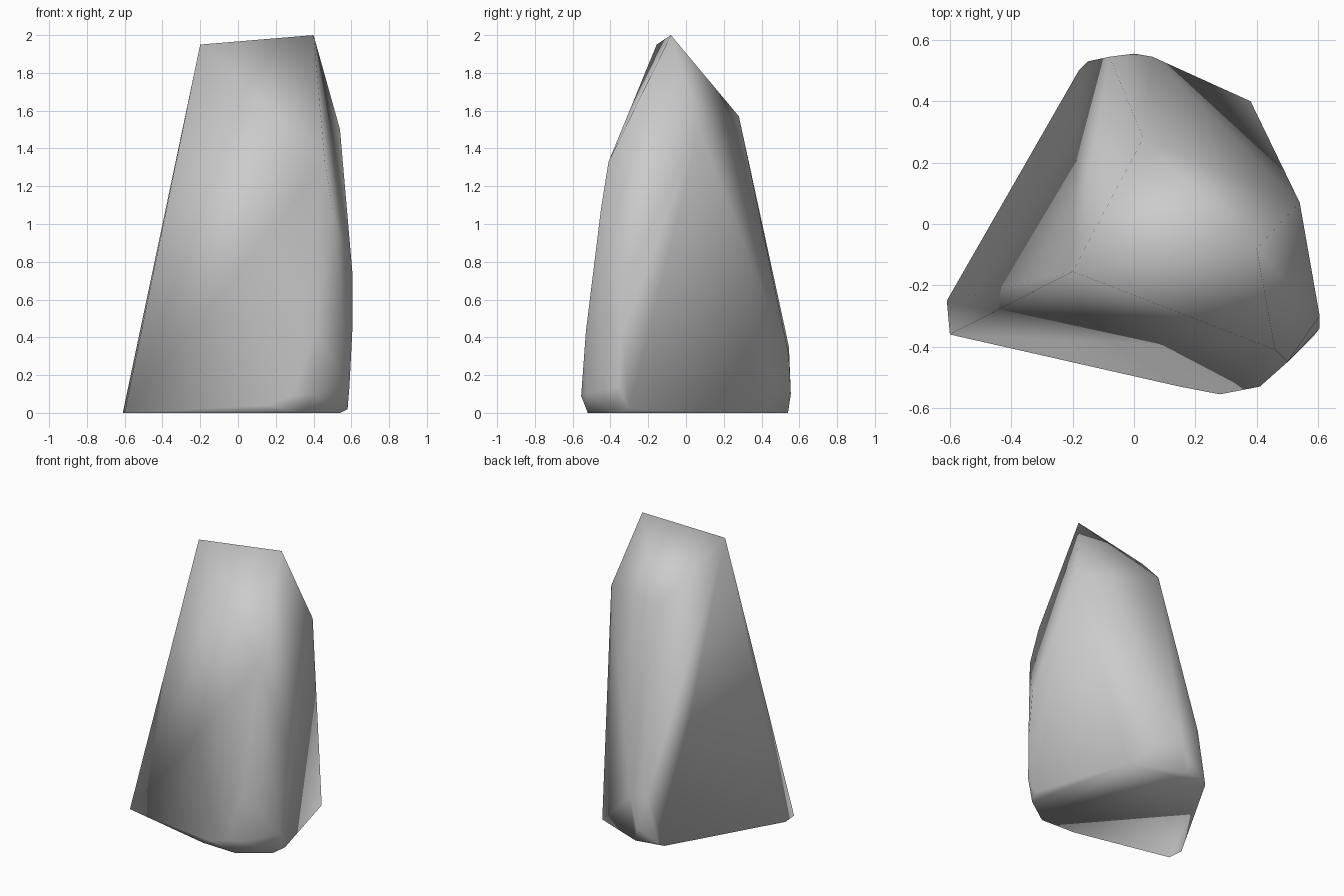
import bpy
import bmesh

# Remove the default cube
default_cube = bpy.data.objects.get("Cube")
if default_cube:
    bpy.data.objects.remove(default_cube, do_unlink=True)


def make_material(name, color):
    """Plain flat material with matching viewport and render colour."""
    material = bpy.data.materials.new(name)
    material.use_nodes = True
    material.diffuse_color = color
    shader = material.node_tree.nodes["Principled BSDF"]
    shader.inputs["Base Color"].default_value = color
    shader.inputs["Roughness"].default_value = 0.9
    return material


def make_boulder(name, corner_groups, material):
    """Wrap a tight convex skin around the corner points and smooth it."""
    bm = bmesh.new()
    for group in corner_groups:
        for corner in group:
            bm.verts.new(corner)
    hull = bmesh.ops.convex_hull(bm, input=bm.verts[:], use_existing_faces=False)

    # Drop any points that ended up inside the skin
    loose = [v for v in bm.verts if not v.link_faces]
    bmesh.ops.delete(bm, geom=loose, context="VERTS")

    # Merge the flat underside and other level facets
    bmesh.ops.dissolve_limit(bm, angle_limit=0.01, verts=bm.verts[:], edges=bm.edges[:])
    bmesh.ops.recalc_face_normals(bm, faces=bm.faces[:])

    # The rock is shaded smoothly across every edge
    for face in bm.faces:
        face.smooth = True

    mesh = bpy.data.meshes.new(name)
    bm.to_mesh(mesh)
    bm.free()
    mesh.materials.append(material)
    boulder = bpy.data.objects.new(name, mesh)
    bpy.context.collection.objects.link(boulder)
    return boulder


# Chisel-shaped crown: the ridge, then the lower shoulders behind it
crown = [(-.2, -.155, 1.95), (.4, -.08, 2), (.54, .07, 1.5), (.03, .28, 1.57)]

# Front corner, descending from the shoulder to the worn foot
front_corner = [(.46, -.41, 1.33), (.5, -.45, 1.08), (.41, -.53, .43),
                (.39, -.53, .1), (.28, -.555, .09), (.15, -.53, .04)]

# Side bulge, bowing outward between the shoulder and the foot
side_bulge = [(.605, -.3, .75), (.605, -.34, .43), (.59, -.36, .14)]

# Rounded lower back
back_bulge = [(-.08, .545, .35), (.06, .545, .3), (0, .555, .1), (-.15, .53, .02)]

# Flat underside outline
underside = [(-.61, -.25, 0), (-.6, -.36, 0), (.08, -.51, 0), (.34, -.52, 0),
             (.54, -.38, 0), (.58, -.3, .02), (.38, .4, 0), (.02, .54, 0),
             (-.18, .5, 0)]

stone_grey = make_material("stone grey", (.6, .6, .6, 1))
make_boulder("rock", [crown, front_corner, side_bulge, back_bulge, underside], stone_grey)
